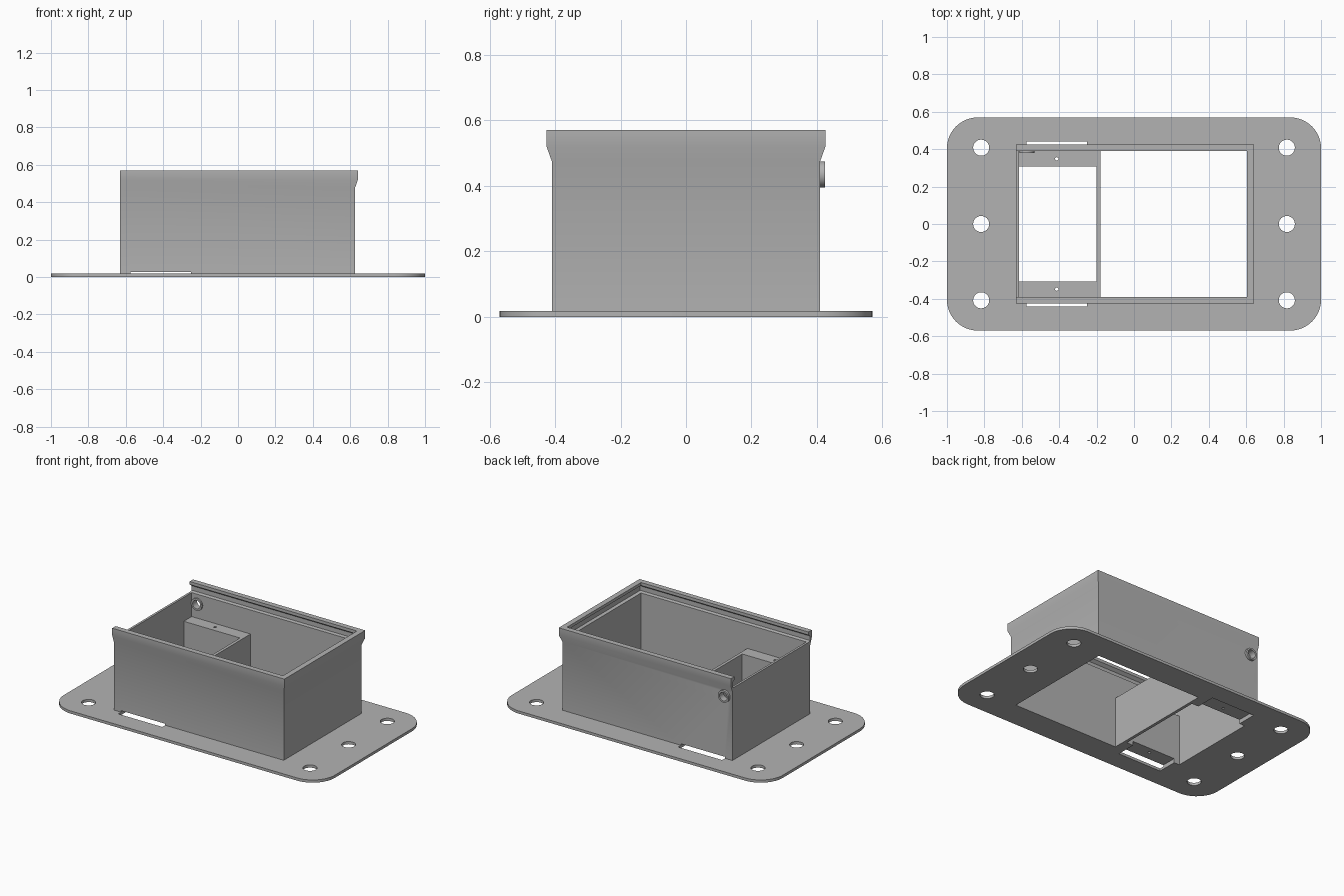
import bpy, bmesh, math
from mathutils import Matrix

if "Cube" in bpy.data.objects:
    bpy.data.objects.remove(bpy.data.objects["Cube"])

grey = bpy.data.materials.new("grey")
grey.diffuse_color = (0.45, 0.45, 0.45, 1)
grey.use_nodes = True
grey.node_tree.nodes["Principled BSDF"].inputs["Base Color"].default_value = grey.diffuse_color


def finish(name, bm, cutter=False):
    bmesh.ops.recalc_face_normals(bm, faces=bm.faces)
    mesh = bpy.data.meshes.new(name)
    bm.to_mesh(mesh)
    bm.free()
    mesh.materials.append(grey)
    ob = bpy.data.objects.new(name, mesh)
    bpy.context.collection.objects.link(ob)
    if cutter:
        ob.hide_render = True
        ob.hide_set(True)
    return ob


def add_box(bm, x0, x1, y0, y1, z0, z1):
    m = Matrix.Translation(((x0 + x1) / 2, (y0 + y1) / 2, (z0 + z1) / 2))
    bmesh.ops.create_cube(bm, size=1, matrix=m @ Matrix.Diagonal((x1 - x0, y1 - y0, z1 - z0, 1)))


def add_cylinder(bm, r, depth, centre, rot=None, n=32):
    m = Matrix.Translation(centre) @ (rot or Matrix())
    bmesh.ops.create_cone(bm, cap_ends=True, segments=n, radius1=r, radius2=r, depth=depth, matrix=m)


def cut(ob, *cutters):
    for c in cutters:
        mod = ob.modifiers.new("cut", 'BOOLEAN')
        mod.object, mod.operation, mod.solver = c, 'DIFFERENCE', 'EXACT'


def smooth(ob):
    bpy.ops.object.select_all(action='DESELECT')
    ob.select_set(True)
    bpy.context.view_layer.objects.active = ob
    # bake the cuts first so the new edges stay sharp
    for m in list(ob.modifiers):
        bpy.ops.object.modifier_apply(modifier=m.name)
    bpy.ops.object.shade_smooth_by_angle(angle=math.radians(30))


LEFT, RIGHT, SIDE = -0.63, 0.625, 0.41      # outer wall faces
IN_L, IN_R, IN_Y = -0.615, 0.605, 0.39      # inner wall faces
T = 0.018                                   # plate thickness
SHELF = 0.34
TURN = Matrix.Rotation(math.pi / 2, 4, 'X')
PORT = (-0.573, 0.435)                      # x, z of the side port

# Cutters: plate openings, strap slots, port hole, pin holes
bm = bmesh.new()
for x in (-0.817, 0.817):
    for y in (-0.408, 0, 0.408):
        add_cylinder(bm, 0.043, 0.2, (x, y, 0))
add_box(bm, IN_L, IN_R, -IN_Y, IN_Y, -0.1, 0.1)
plate_cutter = finish("plate_cutter", bm, True)

bm = bmesh.new()
for s in (-1, 1):
    y0, y1 = sorted((s * 0.29, s * 0.44))
    add_box(bm, -0.575, -0.25, y0, y1, -0.05, 0.028)
slot_cutter = finish("slot_cutter", bm, True)

bm = bmesh.new()
add_cylinder(bm, 0.028, 0.2, (PORT[0], 0.4, PORT[1]), TURN)
port_cutter = finish("port_cutter", bm, True)

bm = bmesh.new()
for s in (-1, 1):
    add_cylinder(bm, 0.009, 1, (-0.413, s * 0.348, 0.2), n=16)
pin_cutter = finish("pin_cutter", bm, True)

# Base plate with rounded corners
bm = bmesh.new()
R, verts = 0.165, []
for i, (sx, sy) in enumerate(((1, 1), (-1, 1), (-1, -1), (1, -1))):
    for k in range(13):
        a = math.pi / 2 * (i + k / 12)
        verts.append(bm.verts.new((sx * (1 - R) + R * math.cos(a),
                                   sy * (0.57 - R) + R * math.sin(a), 0)))
face = bm.faces.new(verts)
ext = bmesh.ops.extrude_face_region(bm, geom=[face])
bmesh.ops.translate(bm, vec=(0, 0, T), verts=[g for g in ext["geom"] if isinstance(g, bmesh.types.BMVert)])
plate = finish("base_plate", bm)
cut(plate, plate_cutter, slot_cutter)
smooth(plate)

# Three-sided wall with flared rim and lid groove: (outward offset, height)
profile = [(0, T), (0, 0.475), (0.016, 0.52), (0.016, 0.57), (-0.02, 0.57),
           (-0.02, 0.55), (0, 0.535), (0, 0.505), (-0.02, 0.50), (-0.02, T)]
bm = bmesh.new()
rings = []
for x, follows, s in ((LEFT, 0, 1), (RIGHT, 1, 1), (RIGHT, 1, -1), (LEFT, 0, -1)):
    rings.append([bm.verts.new((x + o * follows, s * (SIDE + o), z)) for o, z in profile])
n = len(profile)
for a, b in zip(rings, rings[1:]):
    for i in range(n):
        j = (i + 1) % n
        bm.faces.new((a[i], a[j], b[j], b[i]))
bm.faces.new(rings[0])
bm.faces.new(rings[-1])
wall = finish("flared_wall", bm)
cut(wall, slot_cutter, port_cutter)
smooth(wall)

# Lower end wall where the lid slides in
bm = bmesh.new()
add_box(bm, LEFT, IN_L, -IN_Y, IN_Y, T, 0.50)
finish("end_wall", bm)

# Inner divider
bm = bmesh.new()
add_box(bm, -0.20, -0.18, -IN_Y, IN_Y, 0, SHELF)
finish("divider", bm)

# Support blocks in the two corners
bm = bmesh.new()
for s in (-1, 1):
    y0, y1 = sorted((s * 0.307, s * IN_Y))
    add_box(bm, IN_L, -0.20, y0, y1, 0, SHELF)
blocks = finish("support_blocks", bm)
cut(blocks, slot_cutter, pin_cutter)
smooth(blocks)

# Port bushing through the back wall
bm = bmesh.new()
add_cylinder(bm, 0.04, 0.045, (PORT[0], 0.4025, PORT[1]), TURN)
bushing = finish("port_bushing", bm)
cut(bushing, port_cutter)
smooth(bushing)
